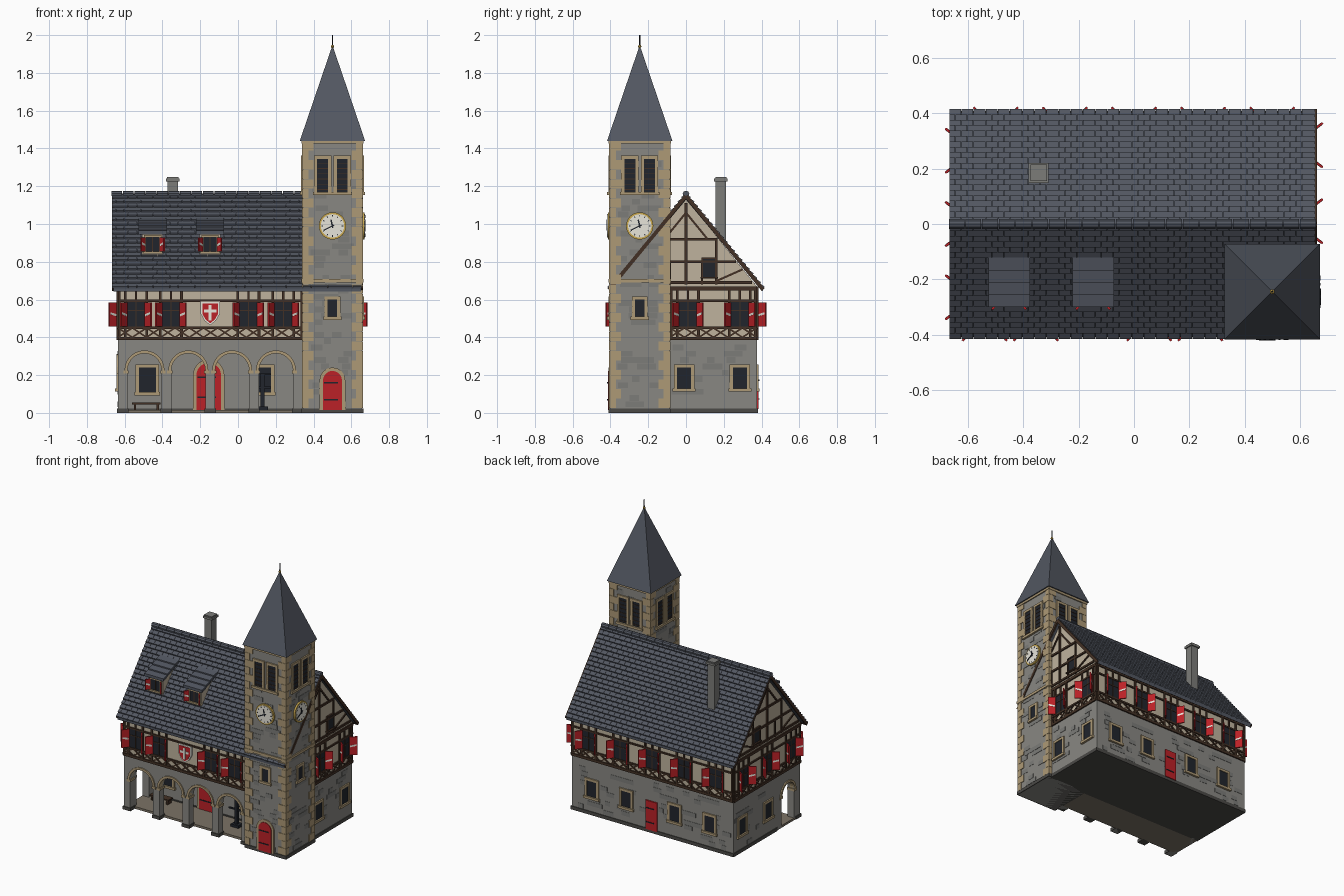
import bpy, bmesh, random
from math import sin, cos, pi, radians, hypot
from mathutils import Matrix, Vector

if "Cube" in bpy.data.objects:
    bpy.data.objects.remove(bpy.data.objects["Cube"])

random.seed(4)
COL = dict(stone=(.25, .245, .225), stone2=(.20, .20, .19), tan=(.42, .32, .18), plaster=(.52, .45, .34),
           timber=(.055, .03, .018), red=(.5, .015, .02), slate=(.085, .095, .12), dark=(.015, .018, .025),
           white=(.8, .78, .7), base=(.07, .068, .062), floor=(.2, .17, .13), gold=(.6, .4, .08))
parts = {}


def part(name, mat):
    return parts.setdefault(name, (bmesh.new(), mat))[0]


def frame(x, y, deg=0, z=0):
    return Matrix.Translation((x, y, z)) @ Matrix.Rotation(radians(deg), 4, 'Z')


# A wall frame has u along the wall, z up and d outward; everything is an extruded outline on it
def prism(name, mat, F, pts, d0, d1):
    b = part(name, mat)
    lo = [b.verts.new(F @ Vector((u, -d0, z))) for u, z in pts]
    hi = [b.verts.new(F @ Vector((u, -d1, z))) for u, z in pts]
    b.faces.new(lo[::-1])
    b.faces.new(hi)
    for i in range(len(pts)):
        j = (i + 1) % len(pts)
        b.faces.new((lo[i], lo[j], hi[j], hi[i]))


def box(name, mat, F, u0, u1, z0, z1, d0, d1):
    prism(name, mat, F, [(u0, z0), (u1, z0), (u1, z1), (u0, z1)], d0, d1)


def beam(name, mat, F, p, q, w, d0, d1):
    l = hypot(q[0] - p[0], q[1] - p[1])
    a, c = (q[0] - p[0]) / l, (q[1] - p[1]) / l
    n = (-c * w / 2, a * w / 2)
    prism(name, mat, F, [(p[0] - n[0], p[1] - n[1]), (q[0] - n[0], q[1] - n[1]),
                         (q[0] + n[0], q[1] + n[1]), (p[0] + n[0], p[1] + n[1])], d0, d1)


def arc(u, z, r, a0, a1, n=14):
    return [(u + r * cos(radians(a0 + (a1 - a0) * i / n)), z + r * sin(radians(a0 + (a1 - a0) * i / n)))
            for i in range(n + 1)]


def surround(name, mat, F, u, w, z0, z1, t, d):
    for s in (-1, 1):
        a, c = sorted((u + s * w / 2, u + s * (w / 2 + t)))
        box(name, mat, F, a, c, z0, z1, 0, d)
    box(name, mat, F, u - w / 2 - t, u + w / 2 + t, z1, z1 + t, 0, d)
    box(name, mat, F, u - w / 2 - t - .006, u + w / 2 + t + .006, z0 - t, z0, 0, d + .006)


def stone_window(F, u, z0, z1, w, name="stone_window"):
    box(name + "_panes", 'dark', F, u - w / 2, u + w / 2, z0, z1, 0, .004)
    surround(name + "_surrounds", 'tan', F, u, w, z0, z1, .017, .009)


def shutters(F, u, z0, z1, w, l):
    for s, deg in ((1, -53), (-1, -127)):
        G = F @ frame(u + s * w / 2, -.006, deg)
        box("shutters", 'red', G, 0, l, z0, z1, -.004, .004)
        m = (z0 + z1) / 2
        prism("shutter_stripes", 'white', G, [(.1 * l, m - .01), (.9 * l, m), (.9 * l, m + .012), (.1 * l, m + .002)],
              -.005, .005)


def arched_door(F, u, w, h):
    z = h - w / 2
    for nm, m, r, d in (("door_surrounds", 'tan', w / 2 + .018, .008), ("doors", 'red', w / 2, .012)):
        prism(nm, m, F, [(u - r, .015), (u + r, .015)] + arc(u, z, r, 0, 180), 0, d)
    for k in (.3, .7):
        box("door_hinges", 'dark', F, u - w * .45, u + w * .3, h * k, h * k + .007, 0, .015)


def masonry(F, u0, u1, z0, z1, density=.22):
    h = .0335
    for i in range(int((z1 - z0) / h)):
        u = u0 + random.random() * .03
        while u < u1 - .07:
            l = random.uniform(.035, .07)
            if random.random() < density:
                box("wall_stones", 'stone2', F, u, u + l, z0 + i * h, z0 + i * h + h * .9, 0, .002)
            u += l


def half_timber(F, u0, u1, wins):
    T = ("timber_framing", 'timber', F)
    for z0, z1 in ((.385, .403), (.445, .457), (.588, .599), (.648, .668)):
        box(*T, u0, u1, z0, z1, 0, .009)
    posts = [u0 + .007, u1 - .007] + [w + s * .056 for w in wins for s in (-1, 1)]
    for p in posts:
        box(*T, p - .007, p + .007, .385, .66, 0, .008)
    for w in wins:
        box(*T, w - .006, w + .006, .595, .66, 0, .008)
    n = round((u1 - u0) / .075)
    for i in range(n):
        a, c = u0 + (u1 - u0) * i / n, u0 + (u1 - u0) * (i + 1) / n
        beam(*T, (a, .4), (c, .45), .009, 0, .006)
        beam(*T, (a, .45), (c, .4), .009, 0, .007)
    for w in wins:
        box("upper_window_panes", 'dark', F, w - .048, w + .048, .457, .588, 0, .005)
        box("window_bars", 'timber', F, w - .003, w + .003, .457, .588, 0, .008)
        box("window_bars", 'timber', F, w - .048, w + .048, .54, .546, 0, .008)
        shutters(F, w, .457, .585, .098, .052)


O = frame(0, 0, 90)                       # cross-section frame: u = y, d = x
FRONT, BACK = frame(0, -.375), frame(0, .375, 180)
RIGHT, LEFT = frame(.635, 0, 90), frame(-.635, 0, -90)
INNER = frame(0, -.11)

# main body and ground floor
prism("upper_body", 'plaster', O, [(-.375, .385), (.375, .385), (.375, .67), (0, 1.135), (-.375, .67)], -.635, .635)
box("ground_floor", 'stone', O, -.11, .375, .01, .386, -.635, .635)
box("plinth", 'base', O, -.115, .38, 0, .024, -.64, .64)
box("arcade_floor", 'floor', O, -.33, -.11, 0, .016, -.635, .35)

# arcade with four front arches and one side arch
cs = [-.495 + .232 * i for i in range(4)]
line = [(-.635, 0)]
for c in cs:
    line += [(c - .09, 0)] + arc(c, .225, .09, 180, 0) + [(c + .09, 0)]
prism("arcade", 'stone', FRONT, line + [(.345, 0), (.345, .386), (-.635, .386)], -.05, 0)
prism("arcade", 'stone', LEFT, [(.1, 0), (.165, 0)] + arc(.235, .225, .07, 180, 0) +
      [(.305, 0), (.374, 0), (.374, .386), (.1, .386)], -.05, 0)
for F, us, r in ((FRONT, cs, .09), (LEFT, [.235], .07)):
    for c in us:
        prism("arch_trim", 'tan', F, arc(c, .225, r, 0, 180) + arc(c, .225, r + .016, 180, 0), -.03, .008)
        for s in (-1, 1):
            box("pier_capitals", 'tan', F, c + s * (r + .008) - .014, c + s * (r + .008) + .014, .208, .224, -.05, .007)
for c in (-.61, -.379, -.147, .085, .317):
    box("pier_feet", 'base', FRONT, c - .03, c + .03, 0, .022, -.055, .005)

# ground floor openings
arched_door(INNER, -.155, .13, .265)
for u in (-.48, .13):
    stone_window(INNER, u, .11, .24, .09)
for F, us in ((RIGHT, (-.01, .285)), (LEFT, (-.28, .01)), (BACK, (-.475, -.205, .175, .45))):
    for u in us:
        stone_window(F, u, .13, .24, .075)
box("doors", 'red', BACK, -.05, .04, .02, .225, 0, .01)
for z in (.07, .17):
    box("door_hinges", 'dark', BACK, -.045, .02, z, z + .007, 0, .013)
masonry(BACK, -.63, .63, .03, .38)
masonry(RIGHT, -.08, .37, .03, .38)
masonry(LEFT, -.37, .1, .03, .38)

# half-timbered storey
half_timber(FRONT, -.635, .345, (-.54, -.355, .055, .24))
half_timber(BACK, -.635, .635, (-.5, -.25, 0, .25, .5))
half_timber(RIGHT, -.085, .375, (0.01, .285))
half_timber(LEFT, -.375, .375, (-.265, 0, .265))
for k, m, d in ((1.2, 'white', .013), (1, 'red', .016)):
    prism("shield_" + m, m, FRONT, [(-.147 + u * k, .53 + z * k) for u, z in
          ((-.042, .05), (.042, .05), (.042, -.005), (.025, -.035), (0, -.055), (-.025, -.035), (-.042, -.005))], 0, d)
box("shield_cross", 'white', FRONT, -.155, -.139, .49, .57, 0, .019)
box("shield_cross", 'white', FRONT, -.18, -.114, .532, .548, 0, .0185)

# gable timbers and attic windows
for F in (RIGHT, LEFT):
    T = ("gable_timbers", 'timber', F)
    for z, w in ((.69, .35), (.8, .265), (.92, .165)):
        box(*T, -w, w, z - .007, z + .007, 0, .009)
    box(*T, -.007, .007, .68, 1.11, 0, .01)
    for s in (-1, 1):
        for u, z in ((.085, .8), (.16, .925)):
            box(*T, s * u - .006, s * u + .006, .68, z, 0, .008)
        beam(*T, (0, 1.06), (s * .11, .925), .011, 0, .007)
        beam(*T, (s * .165, .7), (s * .3, .76), .011, 0, .007)
    u = .123 if F is RIGHT else -.123
    box("attic_windows", 'dark', F, u - .032, u + .032, .72, .815, 0, .006)
    surround("attic_window_frames", 'timber', F, u, .064, .72, .815, .008, .011)

# main roof: slab, overlapping slate rows, barge boards and ridge
SL, ROWS = 1.215, 21
top = lambda y: 1.158 - SL * abs(y)
for s in (-1, 1):
    prism("roof_slab", 'slate', O, [(0, 1.158), (s * .408, top(.408)), (s * .408, top(.408) - .02), (0, 1.128)], -.66, .652)
    for x in (-.663, .657):
        beam("barge_boards", 'timber', O, (0, 1.148), (s * .408, top(.408) - .01), .02, x - .005, x + .005)
    for r in range(ROWS):
        y0, y1 = .41 * r / ROWS, .41 * (r + 1) / ROWS + .002
        x = -.668 + (.02 if r % 2 else 0)
        cuts = [-.668] + [-.668 + (.022 if r % 2 else .044) + .044 * i for i in range(30)]
        cuts = [c for c in cuts if c < .645] + [.656]
        for a, c in zip(cuts, cuts[1:]):
            prism("roof_slates", 'slate', O, [(s * y0, top(y0)), (s * y1, top(y1)), (s * (y1 + .004), top(y1) + .011),
                                              (s * y0, top(y0) + .003)], a, c - .0015)
    box("eaves_boards", 'timber', O, s * .4 - .006, s * .4 + .006, .652, .668, -.66, .655)
for i in range(22):
    x = -.67 + i * .0605
    prism("ridge_tiles", 'slate', O, arc(0, 1.158, .018, -30, 210, 6), x, x + .057)

# dormers
for c in (-.452, -.148):
    D = frame(c, -.275)
    prism("dormer_walls", 'plaster', O, [(-.275, .82), (-.275, .95), (-.12, 1.012)], c - .055, c + .055)
    for i in range(4):
        y, z = -.30 + .044 * i, .945 + .018 * i
        prism("dormer_roofs", 'slate', O, [(y, z), (y, z + .02), (y + .046, z + .03), (y + .046, z + .016)], c - .075, c + .075)
    box("dormer_panes", 'dark', D, -.034, .034, .855, .93, 0, .005)
    box("window_bars", 'timber', D, -.003, .003, .855, .93, 0, .008)
    surround("dormer_frames", 'tan', D, 0, .068, .855, .93, .012, .009)
    shutters(D, 0, .855, .928, .08, .035)

# chimney
for h, z0, z1 in ((.028, .9, 1.225), (.036, 1.225, 1.24), (.03, 1.24, 1.248)):
    box("chimney", 'stone2', frame(-.345, .185), -h, h, z0, z1, -h, h)

# tower shaft, corner stones and openings on every face
TX, TY, H = .5, -.245, .157
C = frame(TX, TY)
box("tower_shaft", 'stone', C, -H, H, 0, 1.44, -H, H)
box("tower_plinth", 'base', C, -H - .007, H + .007, 0, .024, -H - .007, H + .007)
for i in range(28):
    z = .026 + i * .0505
    for sx in (-1, 1):
        for sy in (-1, 1):
            a, b = (.062, .036) if (i + (sx == sy)) % 2 else (.036, .062)
            u, v = sorted((sx * (H + .005), sx * (H + .005 - a))), sorted((sy * (H + .005), sy * (H + .005 - b)))
            box("tower_quoins", 'tan', C, *u, z, z + .049, *v)
box("tower_string_course", 'tan', C, -H - .008, H + .008, .69, .708, -H - .008, H + .008)
box("tower_cornice", 'tan', C, -H - .008, H + .008, 1.425, 1.442, -H - .008, H + .008)
for k in range(4):
    F = C @ Matrix.Rotation(k * pi / 2, 4, 'Z') @ frame(0, -H)
    masonry(F, -.12, .13, .03, 1.42, .3)
    for s in (-1, 1):
        stone_window(F, s * .052, 1.17, 1.345, .058, "belfry")
        for j in range(6):
            box("belfry_louvres", 'timber', F, s * .052 - .028, s * .052 + .028, 1.18 + j * .028, 1.184 + j * .028, 0, .007)
    if k < 2:
        stone_window(F, 0, .51, .6, .05)
        for nm, m, r, d in (("clock_rims", 'gold', .072, .012), ("clock_faces", 'white', .062, .015)):
            prism(nm, m, F, arc(0, .99, r, 0, 348.75, 31), 0, d)
        for t in range(12):
            a = t * pi / 6
            beam("clock_marks", 'dark', F, (.049 * cos(a), .99 + .049 * sin(a)), (.058 * cos(a), .99 + .058 * sin(a)),
                 .004, .01, .017)
        beam("clock_hands", 'dark', F, (.01, .995), (-.047, .967), .006, .01, .019)
        beam("clock_hands", 'dark', F, (.002, .98), (-.008, 1.023), .008, .01, .018)
arched_door(C @ frame(0, -H), 0, .1, .222)

# spire and finial
def cone(name, mat, n, r1, r2, z0, z1, rot=0):
    bmesh.ops.create_cone(part(name, mat), cap_ends=True, segments=n, radius1=r1, radius2=r2, depth=z1 - z0,
                          matrix=frame(TX, TY, rot, (z0 + z1) / 2))
cone("spire", 'slate', 4, .173 * 2 ** .5, .003, 1.44, 1.94, 45)
cone("finial_rod", 'dark', 8, .004, .003, 1.92, 2.0)
bmesh.ops.create_icosphere(part("finial_ball", 'gold'), subdivisions=2, radius=.009, matrix=frame(TX, TY, 0, 1.94))

# bench and water pump under the arcade
B = frame(-.485, -.17)
box("bench", 'timber', B, -.075, .075, .045, .054, -.025, .025)
for u in (-.06, .06):
    box("bench", 'timber', B, u - .006, u + .006, .014, .046, -.02, .02)
P = frame(.13, -.2)
box("pump", 'dark', P, -.03, .03, .014, .035, -.025, .025)
box("pump", 'dark', P, -.01, .01, .03, .21, -.01, .01)
box("pump", 'dark', P, -.06, .045, .13, .14, -.005, .005)
box("pump", 'dark', P, 0, .045, .2, .208, -.005, .005)

# turn the gathered parts into objects
mats = {}
for k, c in COL.items():
    mats[k] = bpy.data.materials.new(k)
    mats[k].diffuse_color = (*c, 1)
for name, (b, m) in parts.items():
    bmesh.ops.recalc_face_normals(b, faces=b.faces)
    me = bpy.data.meshes.new(name)
    b.to_mesh(me)
    b.free()
    me.materials.append(mats[m])
    bpy.context.collection.objects.link(bpy.data.objects.new(name, me))

for m in bpy.data.materials:
    if m.users and not m.is_grease_pencil:
        m.use_nodes = True
        m.node_tree.nodes["Principled BSDF"].inputs["Base Color"].default_value = m.diffuse_color
